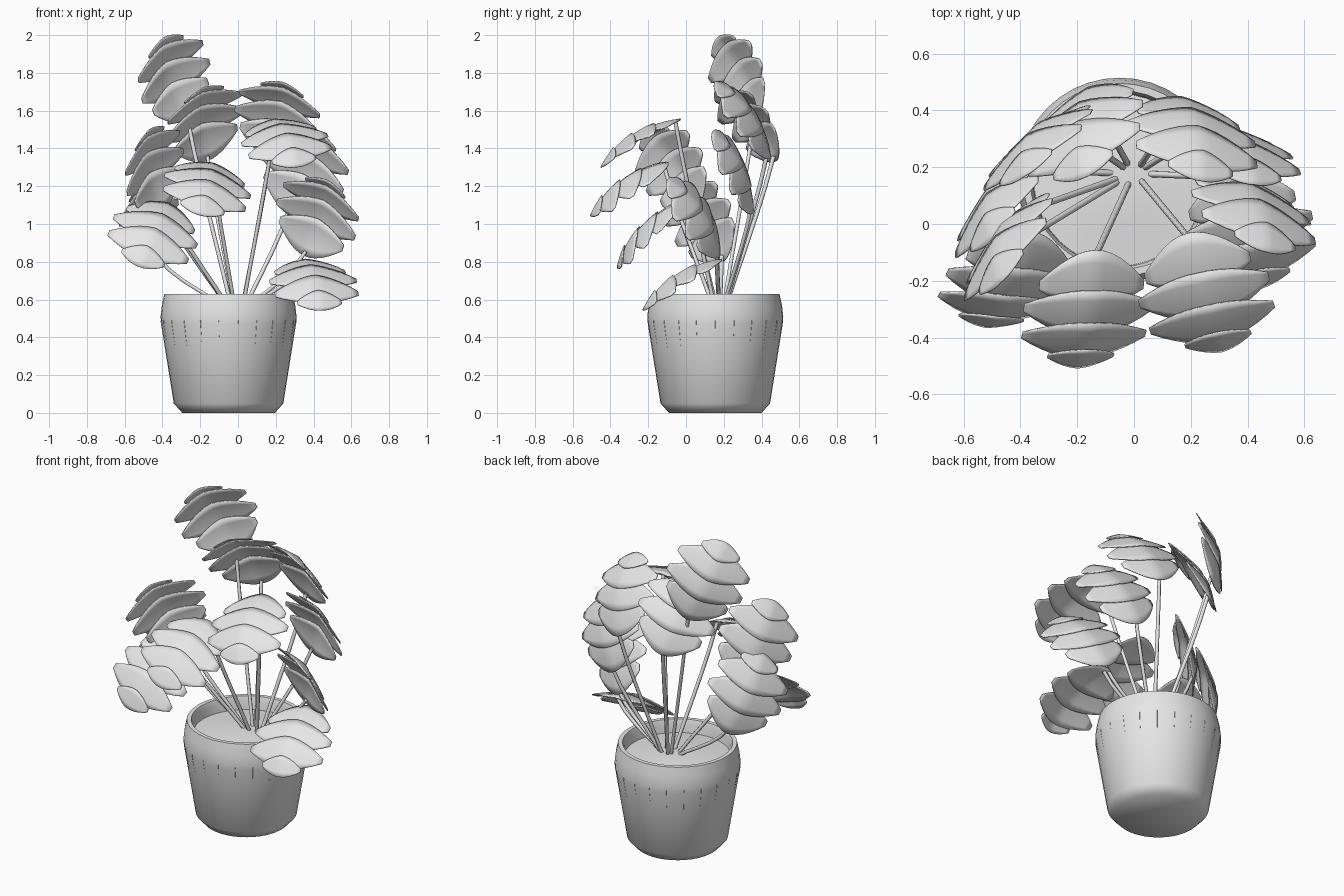
import bpy, bmesh, math
from mathutils import Vector, Matrix

cube = bpy.data.objects.get("Cube")
if cube:
    bpy.data.objects.remove(cube, do_unlink=True)

clay = bpy.data.materials.new("plain_grey")
clay.use_nodes = True
GREY = (0.8, 0.8, 0.8, 1)
clay.diffuse_color = GREY
clay.node_tree.nodes["Principled BSDF"].inputs["Base Color"].default_value = GREY


def add_object(name, data):
    ob = bpy.data.objects.new(name, data)
    bpy.context.collection.objects.link(ob)
    data.materials.append(clay)
    return ob


# Pot and soil, turned from one profile
def lathe(name, profile, centre, sides=40):
    bm = bmesh.new()
    pts = [bm.verts.new((r, 0, z)) for r, z in profile]
    edges = [bm.edges.new(pair) for pair in zip(pts, pts[1:])]
    bmesh.ops.spin(bm, geom=pts + edges, cent=(0, 0, 0), axis=(0, 0, 1),
                   angle=math.tau, steps=sides, use_duplicate=False)
    bmesh.ops.remove_doubles(bm, verts=bm.verts, dist=0.0005)
    bmesh.ops.recalc_face_normals(bm, faces=bm.faces)
    me = bpy.data.meshes.new(name)
    bm.to_mesh(me)
    bm.free()
    ob = add_object(name, me)
    ob.location = centre
    bpy.ops.object.select_all(action='DESELECT')
    ob.select_set(True)
    bpy.context.view_layer.objects.active = ob
    bpy.ops.object.shade_smooth_by_angle(angle=math.radians(50))


POT = (-0.05, 0.155, 0)
lathe("pot", [(0, 0), (0.245, 0), (0.29, 0.05), (0.357, 0.47), (0.36, 0.51),
              (0.353, 0.57), (0.34, 0.63), (0.315, 0.63), (0.305, 0.6),
              (0.3, 0.5), (0, 0.5)], POT)
lathe("soil", [(0.304, 0.55), (0.15, 0.565), (0, 0.58)], POT)

# Fine tapering ribs round the pot wall
RIBS = 22
bm = bmesh.new()
for i in range(RIBS):
    turn = Matrix.Rotation(math.tau * i / RIBS, 4, 'Z')
    left, right, ridge, foot = [bm.verts.new(turn @ Vector(p)) for p in (
        (0.355, -0.003, 0.49), (0.355, 0.003, 0.49), (0.361, 0, 0.49), (0.325, 0, 0.28))]
    for tri in ((left, foot, ridge), (ridge, foot, right), (left, ridge, right)):
        bm.faces.new(tri)
ribs = bpy.data.meshes.new("pot_ribs")
bm.to_mesh(ribs)
bm.free()
add_object("pot_ribs", ribs).location = POT

# Leaf: four overlapping lobes - start, end, where the ends sit, half width
LENGTH = 0.5
LOBES = [(0.0, 0.22, 0.15, 0.19), (0.14, 0.345, 0.235, 0.235),
         (0.27, 0.455, 0.355, 0.225), (0.395, 0.505, 0.445, 0.12)]


def leaf_mesh():
    bm = bmesh.new()
    across, along = 12, 5
    for start, end, tips, half in LOBES:
        rows = []
        for i in range(across + 1):
            v = 2 * i / across - 1
            spread = 1 - 0.84 * abs(v) ** 1.8
            row = []
            for j in range(along + 1):
                k = j / along
                u = tips + ((start - tips) * (1 - k) + (end - tips) * k) * spread
                arch = 0.24 * u * (LENGTH - u) / LENGTH ** 2
                fold = 0.05 * abs(v * half / 0.235) ** 1.2
                slat = 0.016 * (0.5 - k) * spread
                row.append(bm.verts.new((v * half, u - LENGTH / 2, arch - fold + slat)))
            rows.append(row)
        for a, b in zip(rows, rows[1:]):
            for j in range(along):
                bm.faces.new((a[j], b[j], b[j + 1], a[j + 1]))
    me = bpy.data.meshes.new("leaf")
    bm.to_mesh(me)
    bm.free()
    me.shade_smooth()
    me.materials.append(clay)
    return me


# Stem: bevelled curve rising from the soil to the base of a leaf
def add_stem(name, root, base):
    cu = bpy.data.curves.new(name, 'CURVE')
    cu.dimensions = '3D'
    cu.bevel_depth = 0.011
    cu.bevel_resolution = 1
    cu.resolution_u = 5
    cu.use_fill_caps = True
    sp = cu.splines.new('BEZIER')
    sp.bezier_points.add(1)
    rise = base - root
    for p, co, way in zip(sp.bezier_points, (root, base),
                          (rise * 0.33, rise * 0.25 + Vector((0, 0, 0.06)))):
        p.co, p.handle_left, p.handle_right = co, co - way, co + way
    add_object(name, cu)


# Each leaf: centre, direction across, direction from base to tip
LEAVES = {
    "top_leaf": ((-.34, .29, 1.77), (.75, .46, .48), (-.27, -.38, .87)),
    "back_leaf": ((-.18, .34, 1.54), (.86, .38, .3), (-.05, -.6, .78)),
    "back_left_leaf": ((.21, .32, 1.56), (.92, -.12, -.33), (.15, -.55, .8)),
    "left_upper_leaf": ((.35, .27, 1.28), (.88, -.08, -.47), (.33, -.4, .85)),
    "left_lower_leaf": ((.42, .06, 1.04), (.86, -.17, -.48), (.25, -.52, .81)),
    "right_upper_leaf": ((-.45, -.06, 1.29), (.61, .57, .5), (-.17, -.48, .83)),
    "right_lower_leaf": ((-.48, .09, 1.02), (.61, .55, .5), (-.17, -.48, .83)),
    "front_left_leaf": ((.25, -.25, 1.45), (.9, .2, .1), (.12, -.43, -.24)),
    "front_leaf": ((-.16, -.31, 1.205), (.95, 0, -.25), (-.06, -.42, -.26)),
    "front_right_leaf": ((-.44, -.21, .96), (.9, -.1, -.33), (-.13, -.3, -.28)),
    "low_left_leaf": ((.4, -.03, .7), (.95, .1, -.03), (.08, -.4, -.24)),
}

blade = leaf_mesh()
for name, (centre, lat, tip) in LEAVES.items():
    centre, lat, tip = Vector(centre), Vector(lat), Vector(tip).normalized()
    lat = (lat - tip * lat.dot(tip)).normalized()
    up = lat.cross(tip)
    if up.z < 0:
        lat, up = -lat, -up
    ob = bpy.data.objects.new(name, blade)
    bpy.context.collection.objects.link(ob)
    place = Matrix((lat, tip, up)).transposed().to_4x4()
    ob.matrix_world = Matrix.Translation(centre - up * 0.02) @ place
    thick = ob.modifiers.new("thickness", 'SOLIDIFY')
    thick.thickness = 0.006
    base = centre - tip * (LENGTH / 2 - 0.03) - up * 0.015
    root = Vector((base.x * 0.12, 0.16 + base.y * 0.1, 0.55))
    add_stem(name.replace("leaf", "stem"), root, base)
